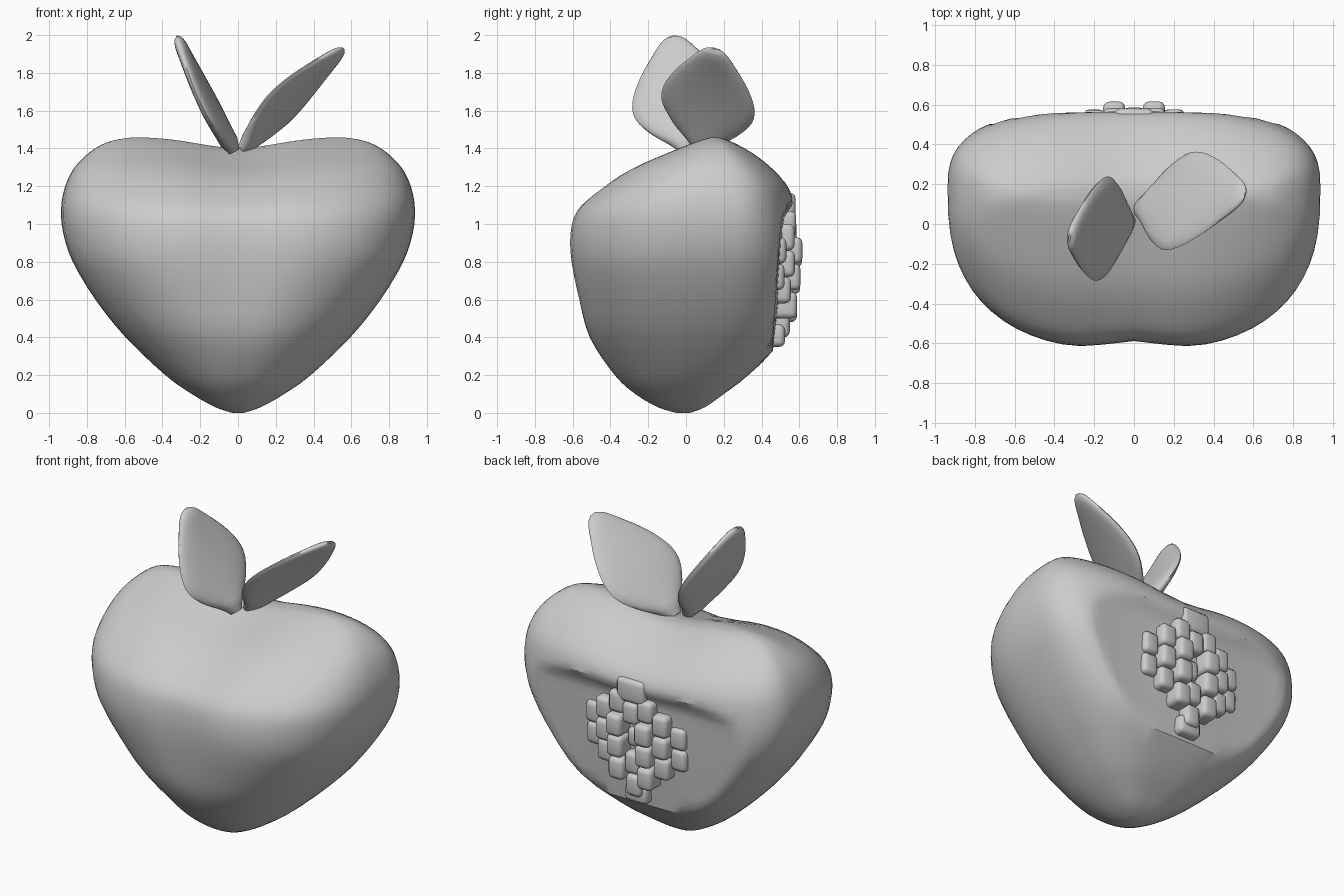
import bpy, bmesh, math
from mathutils import Vector, Matrix

if "Cube" in bpy.data.objects:
    bpy.data.objects.remove(bpy.data.objects["Cube"])

grey = bpy.data.materials.new("plain_grey")
grey.use_nodes = True
grey.diffuse_color = (0.6, 0.6, 0.6, 1)
grey.node_tree.nodes["Principled BSDF"].inputs["Base Color"].default_value = (0.6, 0.6, 0.6, 1)


def finish(bm, name, angle):
    bmesh.ops.recalc_face_normals(bm, faces=bm.faces)
    mesh = bpy.data.meshes.new(name)
    bm.to_mesh(mesh)
    bm.free()
    mesh.materials.append(grey)
    obj = bpy.data.objects.new(name, mesh)
    bpy.context.collection.objects.link(obj)
    bpy.ops.object.select_all(action="DESELECT")
    obj.select_set(True)
    bpy.context.view_layer.objects.active = obj
    bpy.ops.object.shade_smooth_by_angle(angle=math.radians(angle))


def loft(name, rings, angle):
    bm = bmesh.new()
    loops = [[bm.verts.new(p) for p in ring] for ring in rings]
    n = len(loops[0])
    for a, b in zip(loops, loops[1:]):
        for i in range(n):
            j = (i + 1) % n
            bm.faces.new((a[i], a[j], b[j], b[i]))
    # close both ends with strips across the ring
    for r in (loops[0], loops[-1]):
        for i in range(n // 2):
            strip = dict.fromkeys((r[i], r[i + 1], r[n - 1 - i], r[-i]))
            bm.faces.new(list(strip))
    finish(bm, name, angle)


def refine(rows, steps):
    """Catmull-Rom interpolation between the rows of a profile."""
    out = []
    for i in range(len(rows) - 1):
        quad = [rows[max(i - 1, 0)], rows[i], rows[i + 1], rows[min(i + 2, len(rows) - 1)]]
        for s in range(steps):
            t = s / steps
            out.append([b + 0.5 * t * (c - a + t * (2*a - 5*b + 4*c - d + t * (3*(b - c) + d - a)))
                        for a, b, c, d in zip(*quad)])
    return out + [list(rows[-1])]


def bell(v, width):
    return math.exp(-(v / width) ** 2)


def cut_depth(x, z):
    """Flat cut with a low mound under the seeds and a lip on top."""
    mound = 0.025 * bell(x, 0.3) * bell(z - 0.78, 0.36)
    return 0.46 + 0.07 * (z - 0.4) + mound + max(0, z - 1.03) * 0.5


# Fruit body: height, half width, front, back, widest line
profile = [
    (0.0, 0.03, -0.05, 0.02, -0.01), (0.03, 0.12, -0.15, 0.1, 0.0),
    (0.1, 0.245, -0.27, 0.2, 0.01), (0.2, 0.385, -0.38, 0.33, 0.04),
    (0.4, 0.595, -0.52, 0.53, 0.08), (0.6, 0.755, -0.585, 0.59, 0.12),
    (0.8, 0.875, -0.625, 0.61, 0.16), (0.95, 0.925, -0.63, 0.6, 0.18),
    (1.08, 0.937, -0.59, 0.58, 0.18), (1.2, 0.915, -0.46, 0.55, 0.18),
    (1.3, 0.865, -0.31, 0.47, 0.18), (1.38, 0.785, -0.13, 0.37, 0.17),
    (1.43, 0.7, 0.0, 0.28, 0.16), (1.455, 0.6, 0.08, 0.22, 0.15),
    (1.462, 0.52, 0.12, 0.18, 0.15)]
SEG = 64
body = []
for z, w, front, back, mid in refine(profile, 3):
    ring = []
    for k in range(SEG):
        a = math.tau * k / SEG
        c, s = math.cos(a), math.sin(a)
        front_power = 2.1 + 0.55 * max(0, min(1, (z - 0.3) / 0.5))
        depth, power = (back - mid, 2.8) if s > 0 else (mid - front, front_power)
        x = w * math.copysign(abs(c) ** (2 / power), c)
        y = mid + depth * math.copysign(abs(s) ** (2 / power), s)
        # vertical groove in front, flat cut behind, dip on top
        if s < 0:
            y += 0.045 * bell(x, 0.2) * bell(z - 0.95, 0.45) * abs(s)
        y = min(y, cut_depth(x, z))
        ring.append((x, y, z - 0.06 * bell(x, 0.3) * max(0, min(1, (z - 1) / 0.4))))
    body.append(ring)
loft("fruit_body", body, 35)


# Leaves: base, tip, half-width vector, half thickness, bow along the normal
def leaf(name, base, tip, side, thick, bow):
    base, tip, side = Vector(base), Vector(tip), Vector(side)
    normal = (tip - base).cross(side).normalized()
    outline = [(0, 0.16), (0.08, 0.34), (0.2, 0.7), (0.35, 0.97), (0.5, 0.98),
               (0.68, 0.78), (0.85, 0.48), (0.96, 0.25), (1.0, 0.07)]
    rings = []
    for t, w in refine(outline, 3):
        centre = base.lerp(tip, t) + normal * bow * math.sin(math.pi * t)
        h = thick * min(1, 0.25 + 2.2 * w) * (1 - 0.4 * t) * (0.4 if t > 0.99 else 1)
        rings.append([centre + side * w * math.cos(a) + normal * h * math.sin(a)
                      for a in (math.tau * k / 20 for k in range(20))])
    loft(name, rings, 60)


leaf("left_leaf", (0.02, 0.08, 1.39), (0.56, 0.15, 1.93), (0.06, 0.245, -0.06), 0.045, 0.02)
leaf("right_leaf", (-0.02, 0.01, 1.385), (-0.325, -0.07, 1.995), (0.02, 0.26, 0.04), 0.05, 0.01)


# Seed cluster on the flat cut
def seed(name, x, z, w, h, out):
    bm = bmesh.new()
    y = cut_depth(0.3, min(z, 1.03))
    bmesh.ops.create_cube(bm, size=1, matrix=Matrix.Translation((x, y + out / 2 - 0.04, z))
                          @ Matrix.Diagonal((w, out + 0.08, h, 1)))
    bmesh.ops.bevel(bm, geom=bm.edges[:], offset=0.03, segments=3, profile=0.5, affect="EDGES")
    finish(bm, name, 40)


# Distance from the middle: rows of (height, how far it stands out)
columns = {0.0: [(0.95, 0.08), (0.62, 0.08), (0.47, 0.08)],
           0.1: [(1.0, 0.075), (0.86, 0.115), (0.72, 0.115), (0.57, 0.11)],
           0.2: [(0.93, 0.07), (0.79, 0.08), (0.65, 0.07)],
           0.3: [(0.86, 0.03), (0.72, 0.03)]}
for x, rows in columns.items():
    for side, label in ([(1, "middle")] if x == 0 else [(1, "left"), (-1, "right")]):
        for i, (z, out) in enumerate(rows):
            seed(f"{label}_seed_{round(x * 10)}_{i + 1}", side * x, z - 0.02 * (side < 0),
                 0.11, 0.14, out)
seed("centre_seed", 0, 0.78, 0.09, 0.12, 0.05)
seed("top_seed", 0, 1.09, 0.2, 0.15, 0.07)
seed("bottom_seed", 0, 0.41, 0.16, 0.12, 0.06)
